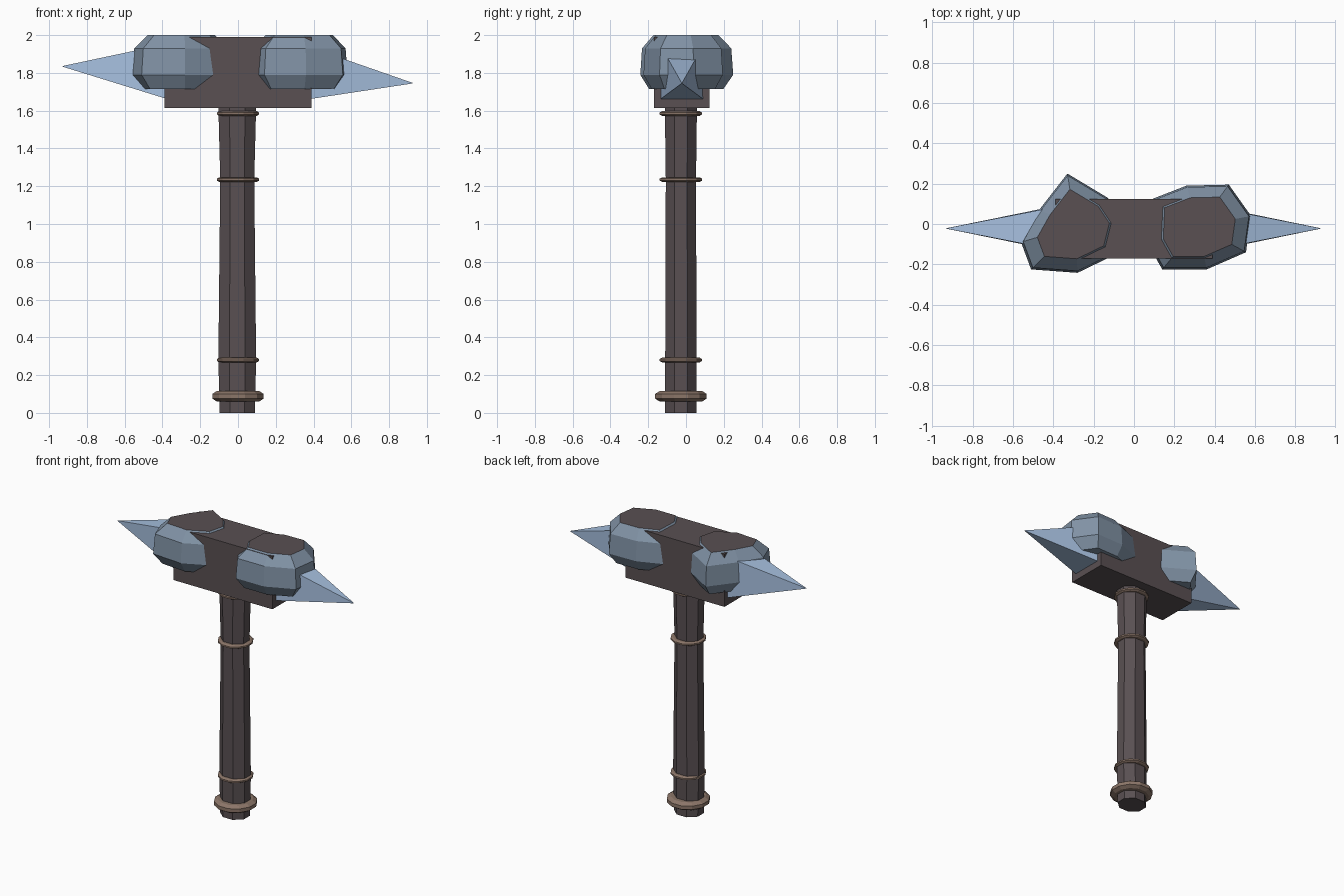
import bpy, bmesh
from math import cos, sin, pi

if "Cube" in bpy.data.objects:
    bpy.data.objects.remove(bpy.data.objects["Cube"])


def material(name, rgb):
    m = bpy.data.materials.new(name)
    m.diffuse_color = (*rgb, 1)
    m.use_nodes = True
    m.node_tree.nodes["Principled BSDF"].inputs["Base Color"].default_value = m.diffuse_color
    return m


WOOD = material("dark_wood", (0.10, 0.08, 0.085))
STONE = material("blue_stone", (0.22, 0.29, 0.38))
ICE = material("pale_blue", (0.38, 0.52, 0.73))
BRONZE = material("bronze", (0.26, 0.18, 0.14))


def loft(name, rows, mats, top_mat=0, closed=False):
    """Skin a stack of equal-length point loops; cap the ends or join them."""
    bm = bmesh.new()
    loops = [[bm.verts.new(p) for p in row] for row in rows]
    pairs = list(zip(loops, loops[1:])) + ([(loops[-1], loops[0])] if closed else [])
    for a, b in pairs:
        n = len(a)
        for i in range(n):
            j = (i + 1) % n
            bm.faces.new((a[i], a[j], b[j], b[i]))
    if not closed:
        bm.faces.new(loops[0][::-1])
        bm.faces.new(loops[-1]).material_index = top_mat
    bmesh.ops.recalc_face_normals(bm, faces=bm.faces[:])
    me = bpy.data.meshes.new(name)
    bm.to_mesh(me)
    bm.free()
    for m in mats:
        me.materials.append(m)
    ob = bpy.data.objects.new(name, me)
    bpy.context.collection.objects.link(ob)
    return ob


def ellipse(rx, ry, z, n, cx=0.0, cy=-0.027):
    return [(cx + rx * cos(2 * pi * (i + 0.5) / n) / cos(pi / n),
             cy + ry * sin(2 * pi * (i + 0.5) / n) / cos(pi / n), z) for i in range(n)]


# Octagonal handle, slimmer toward the top and flared under the head
loft("handle", [ellipse(rx, ry, z, 8, -0.004) for rx, ry, z in
     [(0.093, 0.083, 0), (0.1, 0.083, 0.28), (0.09, 0.08, 1.235), (0.1, 0.085, 1.62)]], [WOOD])


# Bronze rings and pommel collar
def ring(name, z, r, w, h):
    prof = [(-w, -h / 2), (0, -h / 2), (0, h / 2), (-w, h / 2)]
    prof = [(r - w, z - h), (r, z - h * 0.45), (r, z + h * 0.45), (r - w, z + h),
            (0.078, z + h), (0.078, z - h)]
    loft(name, [ellipse(q, q, zz, 12) for q, zz in prof], [BRONZE], closed=True)


for i, z in enumerate((0.28, 1.235, 1.585)):
    ring(f"handle_ring_{i + 1}", z, 0.112, 0.012, 0.012)
ring("pommel_collar", 0.088, 0.136, 0.024, 0.028)

# Head block
loft("head_block", [[(x, y, z) for x, y in
     ((-0.39, -0.17), (0.39, -0.17), (0.39, 0.125), (-0.39, 0.125))]
     for z in (1.615, 1.99)], [WOOD])


# Faceted stones wrapped round each end of the block
def stone(name, outline, cx, cy):
    rows = [[(cx + (x - cx) * s, cy + (y - cy) * s, z) for x, y in outline]
            for z, s in ((1.715, 0.8), (1.79, 1.0), (1.93, 0.96), (2.0, 0.7))]
    loft(name, rows, [STONE, WOOD], top_mat=1)


stone("right_stone", [(0.26, 0.19), (0.08, 0.12), (0.07, -0.1), (0.14, -0.225),
      (0.36, -0.225), (0.555, -0.14), (0.58, 0.04), (0.47, 0.195)], 0.32, -0.01)
stone("left_stone", [(-0.33, 0.25), (-0.47, 0.07), (-0.56, -0.09), (-0.51, -0.225),
      (-0.28, -0.242), (-0.09, -0.15), (-0.05, 0.01), (-0.13, 0.13)], -0.29, -0.01)


# Four-sided spikes
def spike(name, side, tip_z, tip_x, top_z):
    x, y = 0.37 * side, -0.022
    base = [(x, y - 0.115, 1.66), (x, y + 0.115, 1.66),
            (x, y + 0.11, top_z), (x, y - 0.11, top_z)]
    tip = [(tip_x + (px - x) * 0.01, y + (py - y) * 0.01, tip_z + (pz - tip_z) * 0.01)
           for px, py, pz in base]
    loft(name, [base, tip], [ICE])


spike("left_spike", -1, 1.835, -0.93, 1.955)
spike("right_spike", 1, 1.745, 0.925, 1.94)
